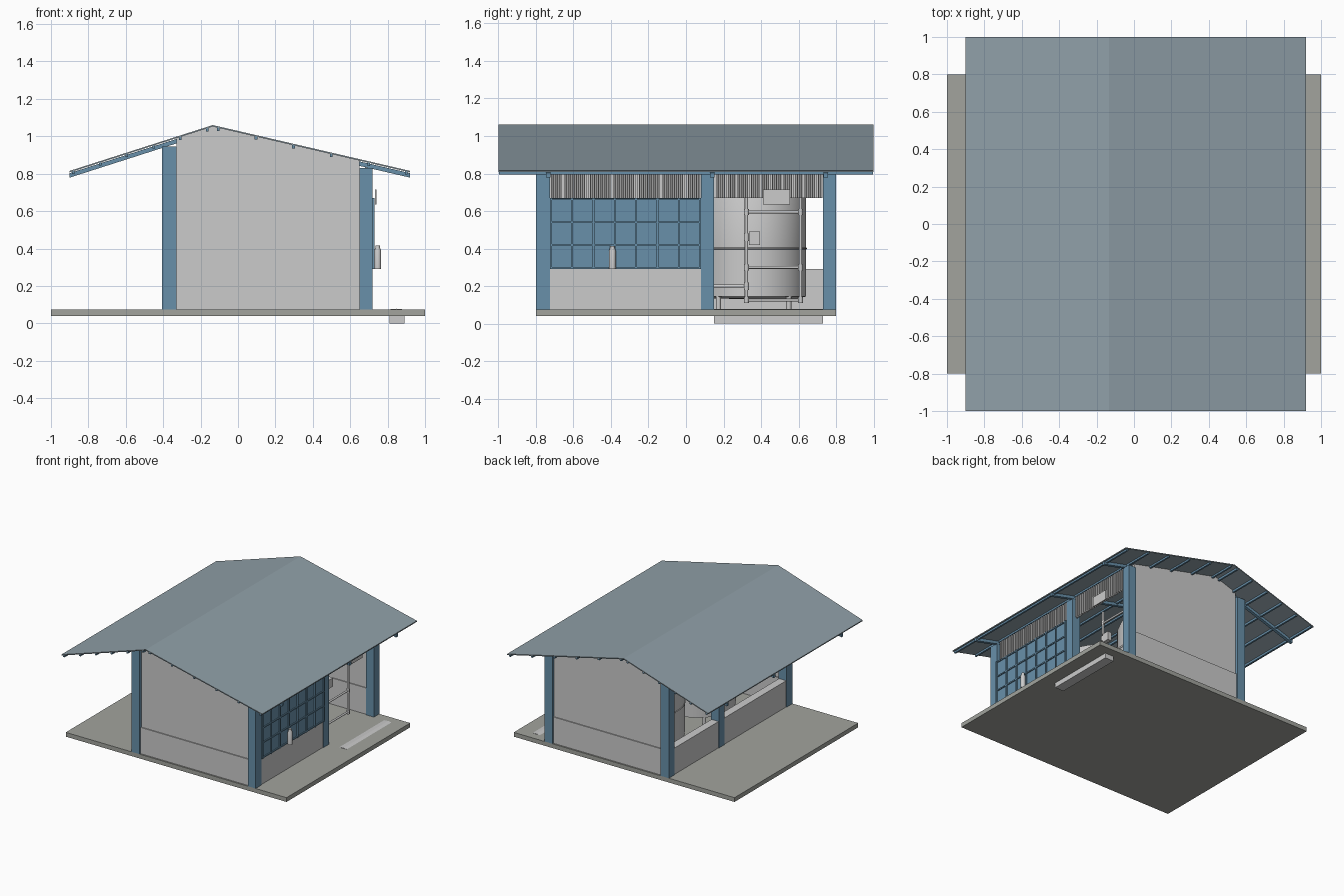
import bpy, bmesh, math
from mathutils import Vector

if "Cube" in bpy.data.objects:
    bpy.data.objects.remove(bpy.data.objects["Cube"])


def material(name, rgb):
    m = bpy.data.materials.new(name)
    m.diffuse_color = (*rgb, 1)
    m.use_nodes = True
    m.node_tree.nodes["Principled BSDF"].inputs["Base Color"].default_value = m.diffuse_color
    return m


BLUE = material("steel_blue", (0.14, 0.28, 0.40))
ROOF = material("roof_blue_grey", (0.28, 0.35, 0.39))
WALL = material("pale_plaster", (0.57, 0.59, 0.56))
SLAB = material("concrete", (0.36, 0.37, 0.34))


def finish(name, bm, mat=None, smooth=False):
    bmesh.ops.recalc_face_normals(bm, faces=bm.faces[:])
    me = bpy.data.meshes.new(name)
    bm.to_mesh(me)
    bm.free()
    ob = bpy.data.objects.new(name, me)
    bpy.context.collection.objects.link(ob)
    if mat:
        me.materials.append(mat)
    if smooth:
        bpy.ops.object.select_all(action='DESELECT')
        ob.select_set(True)
        bpy.context.view_layer.objects.active = ob
        bpy.ops.object.shade_smooth_by_angle(angle=math.radians(35))
    return ob


def box(name, x, y, z, mat=None):
    bm = bmesh.new()
    bmesh.ops.create_cube(bm, size=1)
    for v in bm.verts:
        v.co = [(r[0] + r[1]) / 2 + c * (r[1] - r[0]) for r, c in zip((x, y, z), v.co)]
    return finish(name, bm, mat)


def prism(name, pts, y0, y1, mat=None):
    """Extrude an XZ outline along y."""
    bm = bmesh.new()
    f = bm.faces.new([bm.verts.new((x, y0, z)) for x, z in pts])
    r = bmesh.ops.extrude_face_region(bm, geom=[f])
    for v in r["geom"]:
        if isinstance(v, bmesh.types.BMVert):
            v.co.y = y1
    return finish(name, bm, mat)


def lathe(name, profile, cx, cy, n=32, mat=None):
    bm = bmesh.new()
    vs = [bm.verts.new((r, 0, z)) for r, z in profile]
    es = [bm.edges.new(p) for p in zip(vs, vs[1:])]
    bmesh.ops.spin(bm, geom=vs + es, axis=(0, 0, 1), cent=(0, 0, 0), angle=math.tau, steps=n)
    bmesh.ops.remove_doubles(bm, verts=bm.verts[:], dist=1e-4)
    bmesh.ops.translate(bm, verts=bm.verts[:], vec=(cx, cy, 0))
    return finish(name, bm, mat, True)


def rod(name, a, b, r):
    a, b = Vector(a), Vector(b)
    bm = bmesh.new()
    bmesh.ops.create_cone(bm, cap_ends=True, segments=12, radius1=r, radius2=r, depth=(b - a).length)
    ob = finish(name, bm, None, True)
    ob.location = (a + b) / 2
    ob.rotation_euler = (b - a).to_track_quat('Z', 'Y').to_euler()
    return ob


RX, RZ = -0.135, 1.06                  # ridge
LX, EX, EZ = -0.9, 0.92, 0.815         # eaves


def roof_z(x):
    end = LX if x < RX else EX
    return RZ + (EZ - RZ) * (x - RX) / (end - RX)


def roof_band(name, top, bottom, y0, y1, mat, x0=LX, x1=EX):
    xs = (x0, RX, x1)
    prism(name, [(x, roof_z(x) - top) for x in xs] +
          [(x, roof_z(x) - bottom) for x in reversed(xs)], y0, y1, mat)


# Floor slab and drain
box("floor_slab", (-1, 1), (-0.8, 0.8), (0.04, 0.075), SLAB)
box("drain_channel", (0.81, 0.89), (0.15, 0.73), (0, 0.045), WALL)
prism("drain_lip", [(0.80, 0.074), (0.85, 0.078), (0.89, 0.074)], 0.15, 0.73, WALL)

# Roof sheet, purlins and rafters
roof_band("roof_sheet", 0, 0.008, -1, 1, ROOF)
for a, b in ((RX - 0.03, LX + 0.02), (RX + 0.03, EX - 0.02)):
    for i in range(6):
        x = a + (b - a) * i / 5
        z = roof_z(x) - 0.007
        box("purlin", (x - 0.007, x + 0.007), (-0.995, 0.995), (z - 0.017, z), BLUE)
for y in (-0.735, 0.14, 0.745):
    roof_band("rafter", 0.012, 0.036, y - 0.012, y + 0.012, BLUE)

# Columns
for y0, y1 in ((-0.8, -0.725), (0.08, 0.15), (0.73, 0.8)):
    box("left_column", (-0.405, -0.33), (y0, y1), (0.075, 0.945), BLUE)
    box("right_column", (0.65, 0.72), (y0, y1), (0.075, 0.83), BLUE)

# Gable walls with thicker base
for name, s in (("front", -1), ("back", 1)):
    ys = sorted((s * 0.745, s * 0.78))
    yb = sorted((s * 0.738, s * 0.788))
    prism(name + "_gable_wall", [(-0.33, 0.075), (0.65, 0.075), (0.65, roof_z(0.65) - 0.008),
          (RX, RZ - 0.008), (-0.33, roof_z(-0.33) - 0.008)], *ys, WALL)
    box(name + "_wall_base", (-0.33, 0.65), yb, (0.075, 0.29), WALL)

# Low side walls
box("left_front_low_wall", (-0.4, -0.335), (-0.725, 0.08), (0.075, 0.29), WALL)
box("left_back_low_wall", (-0.4, -0.335), (0.15, 0.73), (0.075, 0.29), WALL)
box("right_low_wall", (0.655, 0.715), (-0.725, 0.08), (0.075, 0.29), WALL)

# Blue screen with frame bars
box("screen_panel", (0.712, 0.721), (-0.725, 0.08), (0.29, 0.67), BLUE)
for i in range(8):
    y = -0.72 + i * 0.795 / 7
    box("screen_upright", (0.705, 0.731), (y - 0.005, y + 0.005), (0.29, 0.67), BLUE)
for z in (0.297, 0.42, 0.54, 0.663):
    box("screen_rail", (0.705, 0.729), (-0.725, 0.08), (z - 0.005, z + 0.005), BLUE)


# Corrugated strips under the right eave
def corrugated(name, y0, y1):
    n = round((y1 - y0) / 0.022)
    p = (y1 - y0) / n
    path = []
    for i in range(n):
        path += [(0.683, y0 + p * i), (0.683, y0 + p * (i + .4)),
                 (0.701, y0 + p * (i + .5)), (0.701, y0 + p * (i + .9))]
    bm = bmesh.new()
    rows = [[bm.verts.new((x, y, z)) for x, y in path] for z in (0.67, 0.855)]
    for i in range(len(path) - 1):
        bm.faces.new((rows[0][i], rows[0][i + 1], rows[1][i + 1], rows[1][i]))
    ob = finish(name, bm, WALL)
    m = ob.modifiers.new("thickness", 'SOLIDIFY')
    m.thickness = 0.003


corrugated("front_corrugated_strip", -0.725, 0.08)
corrugated("back_corrugated_strip", 0.15, 0.73)

# Two tanks on legs
for cy in (0.36, -0.30):
    cx, r = 0.1, 0.28
    lathe("tank", [(0, 0.13), (0.24, 0.135), (r, 0.145), (r, 0.395), (r + .004, 0.398),
          (r + .004, 0.402), (r, 0.405), (r, 0.67), (0.265, 0.71), (0.2, 0.745),
          (0.08, 0.77), (0, 0.772)], cx, cy, 48)
    for i in range(4):
        a = math.pi / 4 + i * math.pi / 2
        x, y = cx + 0.265 * math.cos(a), cy + 0.265 * math.sin(a)
        rod("tank_leg", (x, y, 0.075), (x, y, 0.16), 0.014)
    lathe("tank_lid", [(0, 0.79), (0.07, 0.79), (0.07, 0.76)], cx, cy, 24)

# Pipe frame
px = 0.57
for y in (0.322, 0.61):
    rod("pipe_upright", (px, y, 0.115), (px, y, 0.69), 0.009)
for z in (0.125, 0.30, 0.595):
    rod("pipe_rail", (px, 0.322, z), (px, 0.61, z), 0.008)
    for y in (0.322, 0.61):
        rod("pipe_fitting", (px, y, z - 0.016), (px, y, z + 0.016), 0.013)
rod("pipe_feed", (px, -0.30, 0.20), (px, 0.322, 0.20), 0.008)
for z in (0.20, 0.46):
    rod("pipe_valve", (px, 0.322, z - 0.02), (px, 0.322, z + 0.02), 0.014)
for y in (0.322, -0.30):
    rod("tank_outlet", (0.35, y, 0.20), (px, y, 0.20), 0.008)
box("control_box", (0.55, 0.585), (0.335, 0.395), (0.42, 0.49))

# Hanging sign plate and extinguisher
box("sign_plate", (0.733, 0.74), (0.41, 0.555), (0.635, 0.715), WALL)
lathe("extinguisher", [(0, 0.29), (0.018, 0.29), (0.018, 0.39), (0.012, 0.405),
      (0.012, 0.415), (0, 0.415)], 0.747, -0.392, 20)
